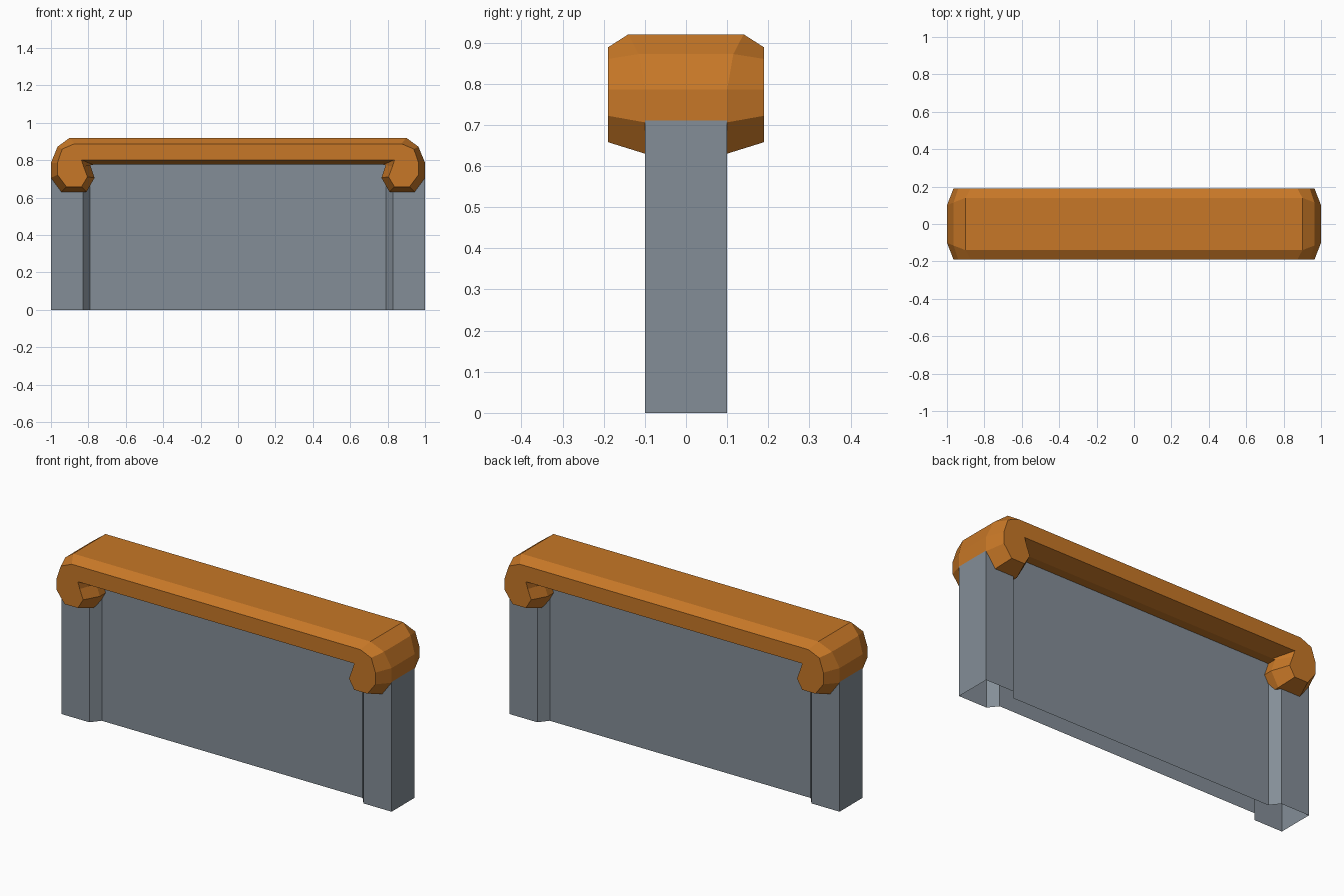
import bpy, bmesh

if "Cube" in bpy.data.objects:
    bpy.data.objects.remove(bpy.data.objects["Cube"])


def material(name, rgb):
    m = bpy.data.materials.new(name)
    m.diffuse_color = (*rgb, 1)
    m.use_nodes = True
    m.node_tree.nodes["Principled BSDF"].inputs["Base Color"].default_value = m.diffuse_color
    return m


def finish(name, bm, mat):
    bmesh.ops.recalc_face_normals(bm, faces=bm.faces)
    me = bpy.data.meshes.new(name)
    bm.to_mesh(me)
    bm.free()
    me.materials.append(mat)
    ob = bpy.data.objects.new(name, me)
    bpy.context.collection.objects.link(ob)
    return ob


grey = material("slate grey", (0.23, 0.27, 0.31))
orange = material("burnt orange", (0.57, 0.185, 0.02))

# Wall: thin panel with thicker end posts, open underneath
quarter = [(0.79, 0.05, 0.78), (0.83, 0.10, 0.71), (1.0, 0.10, 0.71)]
right = [(x, -y, z) for x, y, z in quarter] + quarter[::-1]
plan = right + [(-x, y, z) for x, y, z in right[::-1]]
bm = bmesh.new()
low = [bm.verts.new((x, y, 0)) for x, y, z in plan]
high = [bm.verts.new(p) for p in plan]
n = len(plan)
for i in range(n):
    j = (i + 1) % n
    bm.faces.new((low[i], low[j], high[j], high[i]))
finish("wall", bm, grey)

# Cap: scroll-ended profile, (x, z) at the middle with its half depth,
# then (x, z) of the smaller outline on the front and back faces
half = [
    ((0.90, 0.92, 0.14), (0.874, 0.888)),
    ((0.965, 0.872, 0.115), (0.94, 0.86)),
    ((1.0, 0.786, 0.10), (0.965, 0.786)),
    ((1.0, 0.706, 0.10), (0.965, 0.722)),
    ((0.944, 0.63, 0.10), (0.917, 0.658)),
    ((0.81, 0.63, 0.10), (0.837, 0.658)),
    ((0.767, 0.706, 0.10), (0.805, 0.711)),
    ((0.79, 0.775, 0.10), (0.825, 0.765)),
    ((0.775, 0.776, 0.10), (0.837, 0.802)),
]
profile = half + [((-a[0], *a[1:]), (-b[0], b[1])) for a, b in half[::-1]]
bm = bmesh.new()
rings = [
    [bm.verts.new((b[0], -0.19, b[1])) for a, b in profile],
    [bm.verts.new((a[0], -a[2], a[1])) for a, b in profile],
    [bm.verts.new((a[0], a[2], a[1])) for a, b in profile],
    [bm.verts.new((b[0], 0.19, b[1])) for a, b in profile],
]
n = len(profile)
for r, s in zip(rings, rings[1:]):
    for i in range(n):
        j = (i + 1) % n
        bm.faces.new((r[i], r[j], s[j], s[i]))
bm.faces.new(rings[0])
bm.faces.new(rings[-1][::-1])
finish("cap", bm, orange)
